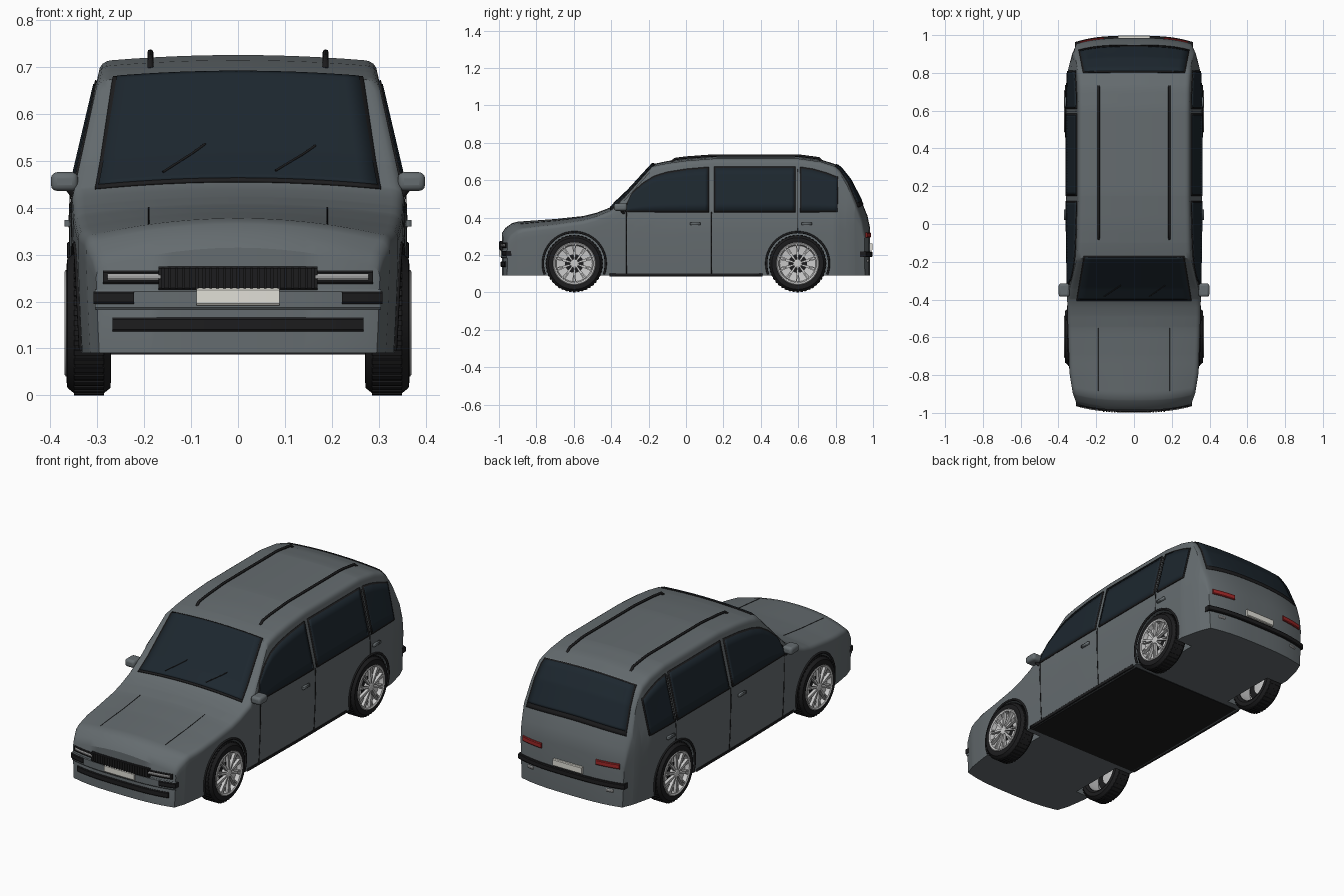
import bpy, bmesh, math
from mathutils import Matrix, Vector

if "Cube" in bpy.data.objects:
    bpy.data.objects.remove(bpy.data.objects["Cube"])

def material(name, c):
    m = bpy.data.materials.new(name)
    m.diffuse_color = (*c, 1)
    m.use_nodes = True
    m.node_tree.nodes["Principled BSDF"].inputs["Base Color"].default_value = m.diffuse_color
    return m

PAINT = material("paint", (.13, .15, .16))
GLASS = material("glass", (.012, .02, .028))
BLACK = material("black_trim", (.012, .012, .013))
ALLOY = material("alloy", (.6, .62, .63))
LAMP = material("lamp", (.85, .87, .88))
PLATE = material("plate", (.75, .74, .68))
RED = material("red_lamp", (.35, .02, .02))

def finish(name, bm, mat):
    bmesh.ops.recalc_face_normals(bm, faces=bm.faces)
    me = bpy.data.meshes.new(name)
    bm.to_mesh(me)
    bm.free()
    ob = bpy.data.objects.new(name, me)
    bpy.context.collection.objects.link(ob)
    me.materials.append(mat)
    return ob

def surface(name, rows, mat, thick=0):
    """Quad sheet through rows of points, optionally thickened."""
    bm = bmesh.new()
    vs = [[bm.verts.new(p) for p in r] for r in rows]
    for a, b in zip(vs, vs[1:]):
        for i in range(len(a) - 1):
            bm.faces.new((a[i], a[i + 1], b[i + 1], b[i]))
    bmesh.ops.remove_doubles(bm, verts=bm.verts, dist=1e-5)
    ob = finish(name, bm, mat)
    if thick:
        s = ob.modifiers.new("thick", 'SOLIDIFY')
        s.thickness, s.offset = thick, 0
    return ob

def boxes(name, mats, mat):
    bm = bmesh.new()
    for m in mats:
        bmesh.ops.create_cube(bm, size=1, matrix=m)
    return finish(name, bm, mat)

def place(loc, dims):
    return Matrix.Translation(loc) @ Matrix.Diagonal((*dims, 1))

def tube(name, pts, r, mat):
    cu = bpy.data.curves.new(name, 'CURVE')
    cu.dimensions, cu.bevel_depth, cu.bevel_resolution, cu.use_fill_caps = '3D', r, 2, True
    sp = cu.splines.new('POLY')
    sp.points.add(len(pts) - 1)
    for p, q in zip(sp.points, pts):
        p.co = (*q, 1)
    cu.materials.append(mat)
    ob = bpy.data.objects.new(name, cu)
    bpy.context.collection.objects.link(ob)

def interp(keys, t):
    for (a, p), (b, q) in zip(keys, keys[1:]):
        if t <= b:
            return p + (q - p) * max(0, (t - a) / (b - a))
    return keys[-1][1]

def span(a, b, n):
    return [a + (b - a) * i / n for i in range(n + 1)]

# Body shape: centre-line height, plan width, crown, side lean, bowed ends
TOP = [(-.985, .315), (-.965, .345), (-.93, .37), (-.9, .378), (-.7, .392), (-.55, .408), (-.48, .425),
       (-.4, .456), (-.34, .51), (-.18, .685), (-.1, .702), (0, .715), (.15, .726), (.6, .726),
       (.72, .71), (.8, .685), (.83, .662), (.88, .6), (.935, .495), (.97, .41), (.985, .34)]
WIDE = [(-.985, .305), (-.93, .325), (-.8, .342), (-.5, .352), (0, .36), (.6, .36), (.8, .355), (.93, .33), (.985, .305)]
CROWN = [(-.985, .045), (-.9, .04), (-.45, .02), (.985, .02)]
END, FLOOR = .985, .09

def width(y, z):
    k = 1 - .65 * (z - .42) if z > .42 else 1 - .03 * ((.42 - z) / .33) ** 2
    return interp(WIDE, y) * k

def top(x, y):
    return interp(TOP, y) - interp(CROWN, y) * (x / interp(WIDE, y)) ** 2

def warp(x, y, z):
    t = min(1, max(0, (abs(y) - .75) / (END - .75)))
    return (x, y - math.copysign(.03 * (abs(x) / .3) ** 3 * t * t * (3 - 2 * t), y), z)

# Lofted body shell
NS, NA, NT = 8, 4, 12
def section(y):
    r = .025
    xi = width(y, interp(TOP, y) - interp(CROWN, y)) - r
    zi = top(xi, y)
    zs = zi - r
    xs = width(y, zs)
    side = [(width(y, z), z) for z in span(FLOOR, zs, NS)]
    side += [(xi + (xs - xi) * math.cos(a), zs + r * math.sin(a)) for a in span(0, math.pi / 2, NA)[1:-1]]
    roof = [(x, top(x, y)) for x in span(xi, -xi, NT)]
    base = [(x, FLOOR) for x in span(-xi, xi, NT)]
    return side + roof + [(-x, z) for x, z in reversed(side)] + base

stations = sorted(set([round(y, 3) for y in span(-END, END, 40)] + [k[0] for k in TOP]))
bm = bmesh.new()
rings = [[bm.verts.new(warp(x, y, z)) for x, z in section(y)] for y in stations]
n = len(rings[0])
for a, b in zip(rings, rings[1:]):
    for i in range(n):
        bm.faces.new((a[i], a[(i + 1) % n], b[(i + 1) % n], b[i]))
m = NS + NA
for r in (rings[0], rings[-1]):
    roof, base = r[m:m + NT + 1], r[-NT - 1:][::-1]
    for j in range(NT):
        bm.faces.new((roof[j], roof[j + 1], base[j + 1], base[j]))
    bm.faces.new(r[:m] + [roof[0], base[0]])
    bm.faces.new(r[m + NT + 1:2 * m + NT + 1] + [base[-1], roof[-1]])
body = finish("body", bm, PAINT)

# Wheel wells
WY, WZ = .597, .154
for y in (-WY, WY):
    for s in (-1, 1):
        bpy.ops.mesh.primitive_cylinder_add(vertices=48, radius=.168, depth=.3, location=(s * .4, y, WZ), rotation=(0, math.pi / 2, 0))
        cut = bpy.context.object
        cut.hide_render = True
        bo = body.modifiers.new("well", 'BOOLEAN')
        bo.operation, bo.solver, bo.object = 'DIFFERENCE', 'EXACT', cut
        bpy.context.view_layer.objects.active = body
        bpy.ops.object.modifier_apply(modifier=bo.name)
        bpy.data.objects.remove(cut)

# Windscreen and rear window, each on a black seal
def top_patch(name, y0, y1, h0, h1, off, mat):
    surface(name, [[warp(u * hx, y, top(u * hx, y) + off) for u in span(-1, 1, 16)]
                   for y, hx in zip(span(y0, y1, 30), span(h0, h1, 30))], mat, .006)
for name, y0, y1, h0, h1 in (("windscreen", -.397, -.178, .297, .258), ("rear_window", .81, .938, .262, .285)):
    top_patch(name, y0, y1, h0, h1, .005, GLASS)
    top_patch(name + "_seal", y0 - .008, y1 + .008, h0 + .008, h1 + .008, .002, BLACK)

# Side glass, door seams and handles
def side_patch(name, s, ys, lo, hi, off, mat, thick=.006):
    rows = []
    for y in ys:
        rows.append([warp(s * (width(y, z) + off), y, z) for z in span(lo, hi(y), 6)])
    surface(name, rows, mat, thick)
WINDOWS = [("front_door_window", -.318, .115, [(-.318, .46), (-.29, .525), (-.23, .578), (-.17, .615), (-.1, .636), (0, .652), (.115, .662)]),
           ("rear_door_window", .157, .578, [(.157, .664), (.578, .664)]),
           ("quarter_window", .617, .812, [(.617, .662), (.68, .652), (.75, .632), (.812, .61)])]
for s, tag in ((-1, "left_"), (1, "right_")):
    for name, a, b, keys in WINDOWS:
        f = lambda y: interp(keys, y)
        side_patch(tag + name, s, span(a, b, 30), .437, f, .003, GLASS)
        side_patch(tag + name + "_seal", s, span(a - .008, b + .008, 30), .429, lambda y: f(y) + .008, .001, BLACK)
    for i, y in enumerate((-.318, .137)):
        side_patch(tag + f"door_seam_{i}", s, [y - .002, y + .002], .1, lambda y: .43, .0005, BLACK, .002)
    side_patch(tag + "rear_door_seam", s, [.595, .599], .325, lambda y: .66, .0005, BLACK, .002)
    for i, y in enumerate((.05, .645)):
        side_patch(tag + f"door_handle_{i}", s, [y - .028, y + .028], .36, lambda y: .374, .004, PAINT, .012)
    # Door mirror
    mir = boxes(tag + "mirror", [place((s * .37, -.35, .456), (.058, .07, .04))], PAINT)
    bv = mir.modifiers.new("round", 'BEVEL')
    bv.width, bv.segments = .013, 3
    tube(tag + "mirror_arm", [(s * .34, -.33, .415), (s * .362, -.345, .445)], .009, BLACK)
    # Roof rail and bonnet crease
    rail = [(s * .187, y, top(.187, y) + .011) for y in span(-.06, .71, 24)]
    rail = [(s * .187, -.08, top(.187, -.08) - .004)] + rail + [(s * .187, .73, top(.187, .73) - .004)]
    tube(tag + "roof_rail", rail, .0065, BLACK)
    tube(tag + "bonnet_crease", [warp(s * (.19 + .00 * y), y, top(.19, y)) for y in span(-.89, -.55, 16)], .0015, BLACK)
    # Sill
    side_patch(tag + "sill", s, span(-.41, .41, 12), .086, lambda y: .101, -.002, BLACK, .008)
for i, (x0, x1) in enumerate(((-.16, -.07), (.08, .165))):
    tube(f"wiper_{i}", [(x, y, top(x, y) + .011) for x, y in zip(span(x0, x1, 6), span(-.385, -.325, 6))], .0025, BLACK)
boxes("underfloor", [place((0, 0, .09), (.66, .82, .006))], BLACK)

# Bars and lamps that follow the bowed nose and tail
def end_bar(name, s, x0, x1, z0, z1, proud, mat):
    zm = .004
    prof = [(END - .02, z0), (END + proud - .003, z0), (END + proud, z0 + zm), (END + proud, z1 - zm),
            (END + proud - .003, z1), (END - .02, z1), (END - .02, z0)]
    k = max(2, int((x1 - x0) / .025))
    bm = bmesh.new()
    vs = []
    for x in span(x0, x1, k):
        d = END - warp(x, END, 0)[1]
        vs.append([bm.verts.new((x, s * (p - d), z)) for p, z in prof[:-1]])
    for a, b in zip(vs, vs[1:]):
        for i in range(6):
            bm.faces.new((a[i], a[(i + 1) % 6], b[(i + 1) % 6], b[i]))
    bm.faces.new(vs[0])
    bm.faces.new(vs[-1])
    finish(name, bm, mat)
end_bar("front_bumper_band", -1, -.305, .305, .183, .226, .005, PAINT)
end_bar("grille", -1, -.17, .17, .225, .275, .01, BLACK)
boxes("grille_slats", [place((x, -END - .006 + .03 * (abs(x) / .3) ** 3, .25), (.006, .016, .044)) for x in span(-.16, .16, 22)], BLACK)
end_bar("lower_intake", -1, -.268, .268, .136, .166, .006, BLACK)
end_bar("front_plate", -1, -.088, .088, .192, .229, .013, PLATE)
end_bar("rear_bumper_strip", 1, -.312, .312, .19, .218, .012, BLACK)
end_bar("rear_plate", 1, -.085, .085, .225, .262, .013, PLATE)
for s, tag in ((-1, "left_"), (1, "right_")):
    for name, e, a, b, z0, z1, p, mat in (
            ("headlamp_housing", -1, .16, .288, .238, .266, .006, BLACK),
            ("headlamp", -1, .165, .278, .246, .259, .011, LAMP),
            ("fog_housing", -1, .222, .308, .195, .222, .011, BLACK),
            ("tail_lamp", 1, .16, .285, .293, .32, .008, RED),
            ("rear_reflector", 1, .215, .25, .163, .177, .006, LAMP)):
        end_bar(tag + name, e, min(s * a, s * b), max(s * a, s * b), z0, z1, p, mat)

# Wheels: tyre, tread, rim, spokes, hub and arch trim
def lathe(name, prof, s, y, mat, seg=48):
    surface(name, [[(s * x, y + r * math.cos(a), WZ + r * math.sin(a)) for x, r in prof]
                   for a in span(0, 2 * math.pi, seg)], mat)
for y, ft in ((-WY, "front_"), (WY, "rear_")):
    for s, st in ((-1, "left_"), (1, "right_")):
        t = ft + st
        lathe(t + "tyre", [(.28, .105), (.271, .118), (.272, .138), (.288, .151), (.348, .151), (.364, .138), (.366, .122), (.36, .108), (.28, .105)], s, y, BLACK)
        lathe(t + "rim", [(.285, .104), (.355, .104), (.367, .114), (.37, .11), (.366, .102), (.345, .096), (.335, .03), (.335, 0)], s, y, ALLOY)
        lathe(t + "hub", [(.335, .022), (.364, .022), (.368, .016), (.368, 0)], s, y, ALLOY, 24)
        turn = lambda a: Matrix.Translation((s * .318, y, WZ)) @ Matrix.Rotation(a, 4, 'X')
        boxes(t + "tread", [turn(a) @ place((0, 0, .1495), (.064, .012, .009)) for a in span(0, 2 * math.pi, 44)[:-1]], BLACK)
        boxes(t + "spokes", [turn(a + d) @ place((s * .041, d * .02, .06), (.016, .007, .088))
                             for a in span(0, 2 * math.pi, 10)[:-1] for d in (-.09, .09)], ALLOY)
        lathe(t + "brake_disc", [(.338, .024), (.338, .085)], s, y, BLACK, 32)
        arc = [(y + .168 * math.cos(a), WZ + .168 * math.sin(a)) for a in span(-.35, math.pi + .35, 32)]
        tube(t + "arch_trim", [(s * width(p, q), p, q) for p, q in arc], .006, BLACK)
    boxes(ft + "axle", [place((0, y, WZ), (.56, .03, .03))], BLACK)

# Smooth shading with crisp edges
for ob in bpy.context.collection.objects:
    ob.select_set(ob.type == 'MESH')
bpy.context.view_layer.objects.active = body
bpy.ops.object.shade_smooth_by_angle(angle=math.radians(32))
